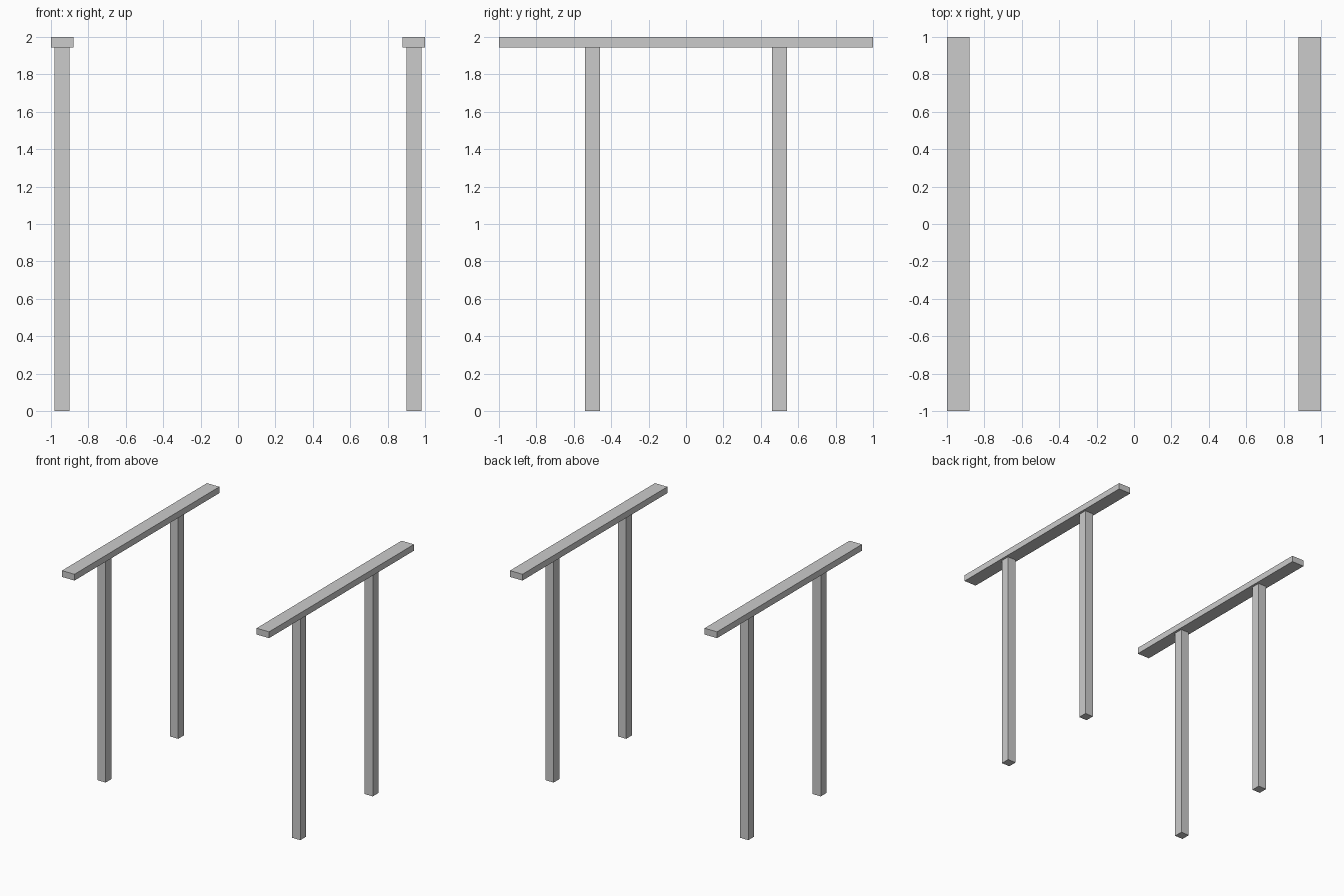
import bpy

if "Cube" in bpy.data.objects:
    bpy.data.objects.remove(bpy.data.objects["Cube"])


def box(name, center, size):
    """Axis-aligned box with real dimensions in its mesh."""
    bpy.ops.mesh.primitive_cube_add(size=1, location=center)
    obj = bpy.context.object
    obj.name = obj.data.name = name
    obj.scale = size
    bpy.ops.object.transform_apply(location=False, rotation=False, scale=True)
    return obj


RAIL_X = 0.94
RAIL_W, RAIL_H = 0.12, 0.055
POST_W, POST_Y = 0.08, 0.5
POST_H = 2 - RAIL_H

for side, sx in (("left", -1), ("right", 1)):
    # Long flat top rail
    box(f"{side}_rail", (sx * RAIL_X, 0, 2 - RAIL_H / 2), (RAIL_W, 2, RAIL_H))
    # Two square posts under each rail
    for end, sy in (("front", -1), ("back", 1)):
        box(f"{side}_{end}_post", (sx * RAIL_X, sy * POST_Y, POST_H / 2),
            (POST_W, POST_W, POST_H))
